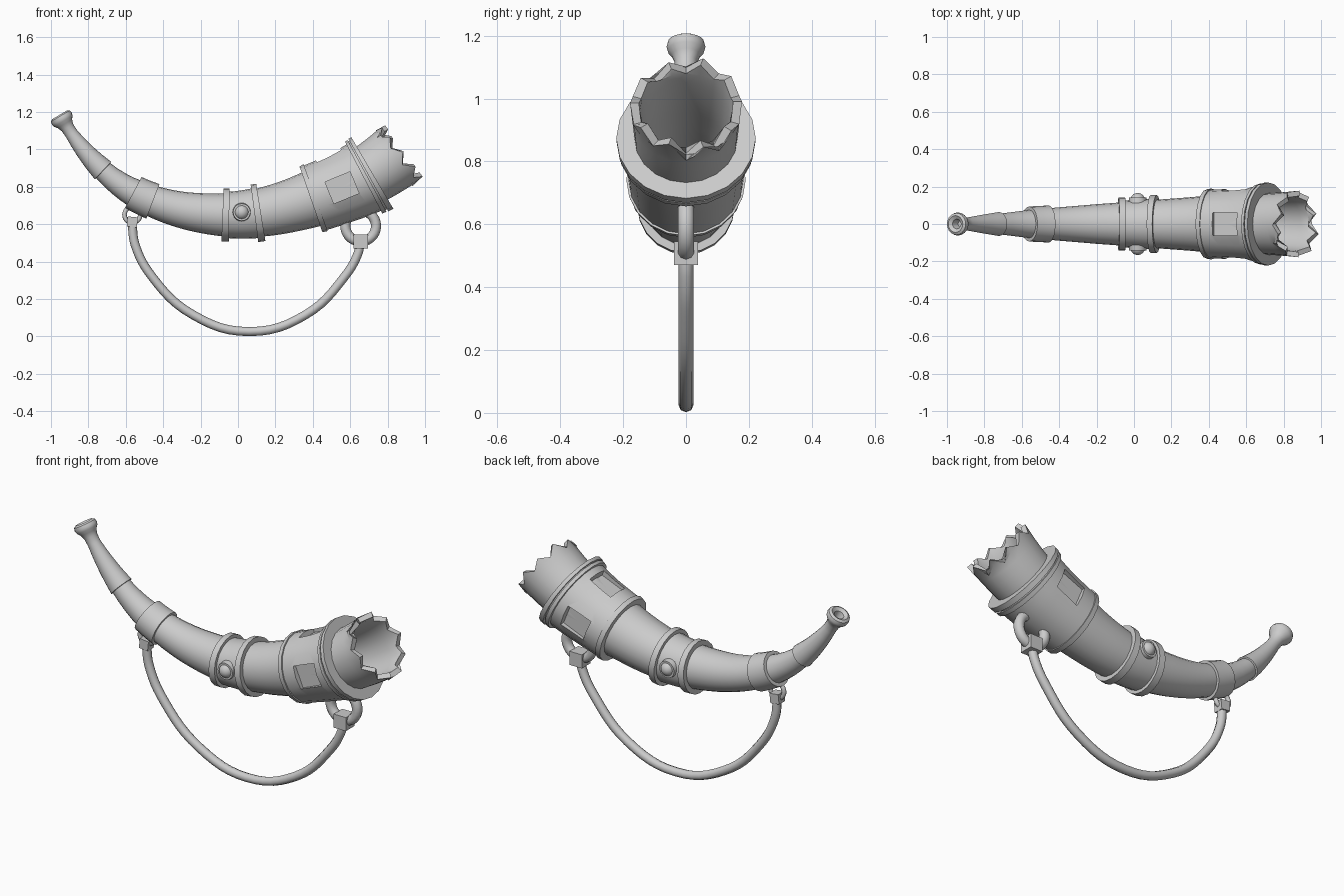
import bpy, bmesh, math, random
from mathutils import Vector, Matrix

old = bpy.data.objects.get("Cube")
if old:
    bpy.data.objects.remove(old, do_unlink=True)

random.seed(4)
SEGS = 20

grey = bpy.data.materials.new("plain grey")
grey.use_nodes = True
grey.diffuse_color = (0.6, 0.6, 0.6, 1)
grey.node_tree.nodes["Principled BSDF"].inputs["Base Color"].default_value = (0.6, 0.6, 0.6, 1)

# Horn centre line: x, z, slope
SPINE = [(-0.95, 1.178, -1.7), (-0.725, 0.89, -0.96), (-0.51, 0.745, -0.45),
         (-0.2, 0.66, -0.12), (0.02, 0.651, 0.07), (0.41, 0.74, 0.36),
         (0.704, 0.866, 0.56), (0.885, 0.99, 0.75)]


def spine(t):
    """Point and unit direction of the centre line at x = t."""
    i = 0
    while i < len(SPINE) - 2 and t > SPINE[i + 1][0]:
        i += 1
    (x0, z0, m0), (x1, z1, m1) = SPINE[i], SPINE[i + 1]
    h = x1 - x0
    u = (t - x0) / h
    if u < 0:
        z, m = z0 + m0 * (t - x0), m0
    elif u > 1:
        z, m = z1 + m1 * (t - x1), m1
    else:
        a, b = m0 * h, m1 * h
        c2, c3 = 3 * (z1 - z0) - 2 * a - b, 2 * (z0 - z1) + a + b
        z = z0 + u * (a + u * (c2 + u * c3))
        m = (a + u * (2 * c2 + 3 * u * c3)) / h
    return Vector((t, 0, z)), Vector((1, 0, m)).normalized()


def frame(t):
    """Matrix at x = t with local x along the horn and local z outward and up."""
    p, d = spine(t)
    side = Vector((0, 1, 0))
    up = d.cross(side)
    m = Matrix((d, side, up)).transposed().to_4x4()
    m.translation = p
    return m


def finish(name, bm, angle=35):
    bmesh.ops.recalc_face_normals(bm, faces=bm.faces)
    mesh = bpy.data.meshes.new(name)
    bm.to_mesh(mesh)
    bm.free()
    mesh.materials.append(grey)
    ob = bpy.data.objects.new(name, mesh)
    bpy.context.collection.objects.link(ob)
    smooth(ob, angle)
    return ob


def smooth(ob, angle=35):
    bpy.ops.object.select_all(action='DESELECT')
    ob.select_set(True)
    bpy.context.view_layer.objects.active = ob
    bpy.ops.object.shade_smooth_by_angle(angle=math.radians(angle))


def refine(profile, step=0.05):
    """Add points along a profile so that long pieces follow the bend."""
    out = [profile[0]]
    for (t0, r0), (t1, r1) in zip(profile, profile[1:]):
        n = max(1, math.ceil(abs(t1 - t0) / step))
        out += [(t0 + (t1 - t0) * k / n, r0 + (r1 - r0) * k / n) for k in range(1, n + 1)]
    return out


def sweep(name, profile, closed=False, jags=None):
    """Turn a (position, radius) profile around the bent centre line."""
    bm = bmesh.new()
    rings = []
    for t, r in refine(profile + profile[:1] if closed else profile):
        ring = []
        for k in range(SEGS):
            a = 2 * math.pi * k / SEGS
            tt = t - jags[k] if jags and t > 0.87 else t
            ring.append(bm.verts.new(frame(tt) @ Vector((0, r * math.cos(a), r * math.sin(a)))))
        rings.append(ring)
    if closed:
        bmesh.ops.delete(bm, geom=rings.pop(), context='VERTS')
        rings.append(rings[0])
    for ra, rb in zip(rings, rings[1:]):
        for k in range(SEGS):
            j = (k + 1) % SEGS
            bm.faces.new((ra[k], ra[j], rb[j], rb[k]))
    if not closed:
        bm.faces.new(rings[0])
        bm.faces.new(rings[-1])
    return finish(name, bm)


# Horn body with a broken, hollow mouth
jags = [random.uniform(0.03, 0.06) if k % 2 else random.uniform(-0.005, 0.015)
        for k in range(SEGS)]
sweep("horn_body", [(-0.73, 0.054), (-0.55, 0.076), (-0.46, 0.084), (-0.2, 0.106),
                    (0.02, 0.122), (0.3, 0.143), (0.41, 0.153), (0.7, 0.163),
                    (0.81, 0.171), (0.885, 0.178), (0.885, 0.15), (0.81, 0.143),
                    (0.6, 0.132), (0.3, 0.1), (0.0, 0.06)], jags=jags)

# Mouthpiece with a flared lip and a blow hole
sweep("mouthpiece", [(-0.925, 0.018), (-0.948, 0.026), (-0.954, 0.045), (-0.95, 0.058),
                     (-0.942, 0.062), (-0.934, 0.058), (-0.925, 0.045), (-0.912, 0.036),
                     (-0.89, 0.035), (-0.83, 0.046), (-0.765, 0.057), (-0.722, 0.064),
                     (-0.72, 0.05)])


# Collars around the horn
def collar(name, t0, t1, r0, r1, depth=0.05):
    sweep(name, [(t0, r0 - depth), (t0, r0), (t1, r1), (t1, r1 - depth)], closed=True)


collar("neck_collar", -0.56, -0.455, 0.094, 0.099)
collar("middle_ring_rear", -0.083, -0.047, 0.142, 0.142)
collar("middle_ring_front", 0.088, 0.122, 0.155, 0.155)
collar("middle_band", -0.05, 0.09, 0.124, 0.134)

# Wide band near the mouth, with raised edges
band = sweep("mouth_band", [(0.39, 0.14), (0.39, 0.186), (0.415, 0.19), (0.415, 0.183),
                            (0.55, 0.19), (0.672, 0.2), (0.672, 0.216), (0.69, 0.218),
                            (0.69, 0.208), (0.697, 0.208), (0.697, 0.221), (0.718, 0.222),
                            (0.718, 0.14)], closed=True)

# Square windows cut in the front, back and top of the band
for turn in (-90, 0, 90):
    bm = bmesh.new()
    bmesh.ops.create_cube(bm, size=1, matrix=frame(0.556)
                          @ Matrix.Rotation(math.radians(turn), 4, 'X')
                          @ Matrix.Translation((0, 0, 0.208))
                          @ Matrix.Diagonal((0.145, 0.125, 0.1, 1)))
    cutter = finish("window_cutter", bm)
    cutter.hide_render = True
    cut = band.modifiers.new("window", 'BOOLEAN')
    cut.operation, cut.solver, cut.object = 'DIFFERENCE', 'EXACT', cutter
    bpy.context.view_layer.objects.active = band
    bpy.ops.object.modifier_apply(modifier=cut.name)
    bpy.data.objects.remove(cutter, do_unlink=True)
smooth(band)

# Round studs on both sides of the middle band
for side, word in ((-1, "front"), (1, "back")):
    base = Matrix.Translation((0.02, side * 0.128, 0.664))
    bm = bmesh.new()
    bmesh.ops.create_cone(bm, cap_ends=True, segments=20, radius1=0.05, radius2=0.046,
                          depth=0.03, matrix=base @ Matrix.Rotation(-side * math.pi / 2, 4, 'X'))
    bmesh.ops.create_uvsphere(bm, u_segments=16, v_segments=10, radius=0.039,
                              matrix=base @ Matrix.Diagonal((1, 0.98, 1, 1)))
    finish(word + "_stud", bm)

# Hanging rings and the blocks that hold the strap
for word, x, z, major, minor, block_z, size, tilt in (
        ("rear", -0.565, 0.65, 0.042, 0.012, 0.612, 0.054, 0.1),
        ("front", 0.656, 0.59, 0.082, 0.027, 0.508, 0.076, 0)):
    bpy.ops.mesh.primitive_torus_add(location=(x, 0, z), rotation=(math.pi / 2, 0, 0),
                                     major_radius=major, minor_radius=minor,
                                     major_segments=28, minor_segments=10)
    ring = bpy.context.object
    ring.name = word + "_hanging_ring"
    ring.data.materials.append(grey)
    smooth(ring, 60)
    bm = bmesh.new()
    bmesh.ops.create_cube(bm, size=size, matrix=Matrix.Translation((x, 0, block_z))
                          @ Matrix.Rotation(tilt, 4, 'Y'))
    finish(word + "_strap_block", bm)

# Hanging strap
path = bpy.data.curves.new("strap", 'CURVE')
path.dimensions = '3D'
path.bevel_depth = 0.024
path.bevel_resolution = 2
path.resolution_u = 6
path.use_fill_caps = True
points = [(-0.567, 0.61), (-0.55, 0.49), (-0.46, 0.32), (-0.24, 0.115), (0.06, 0.026),
          (0.36, 0.115), (0.57, 0.32), (0.64, 0.44), (0.656, 0.51)]
line = path.splines.new('BEZIER')
line.bezier_points.add(len(points) - 1)
for bp, (x, z) in zip(line.bezier_points, points):
    bp.co = (x, 0, z)
    bp.handle_left_type = bp.handle_right_type = 'AUTO'
path.materials.append(grey)
strap = bpy.data.objects.new("strap", path)
bpy.context.collection.objects.link(strap)
bpy.ops.object.select_all(action='DESELECT')
strap.select_set(True)
bpy.context.view_layer.objects.active = strap
bpy.ops.object.convert(target='MESH')
smooth(bpy.context.object, 60)
